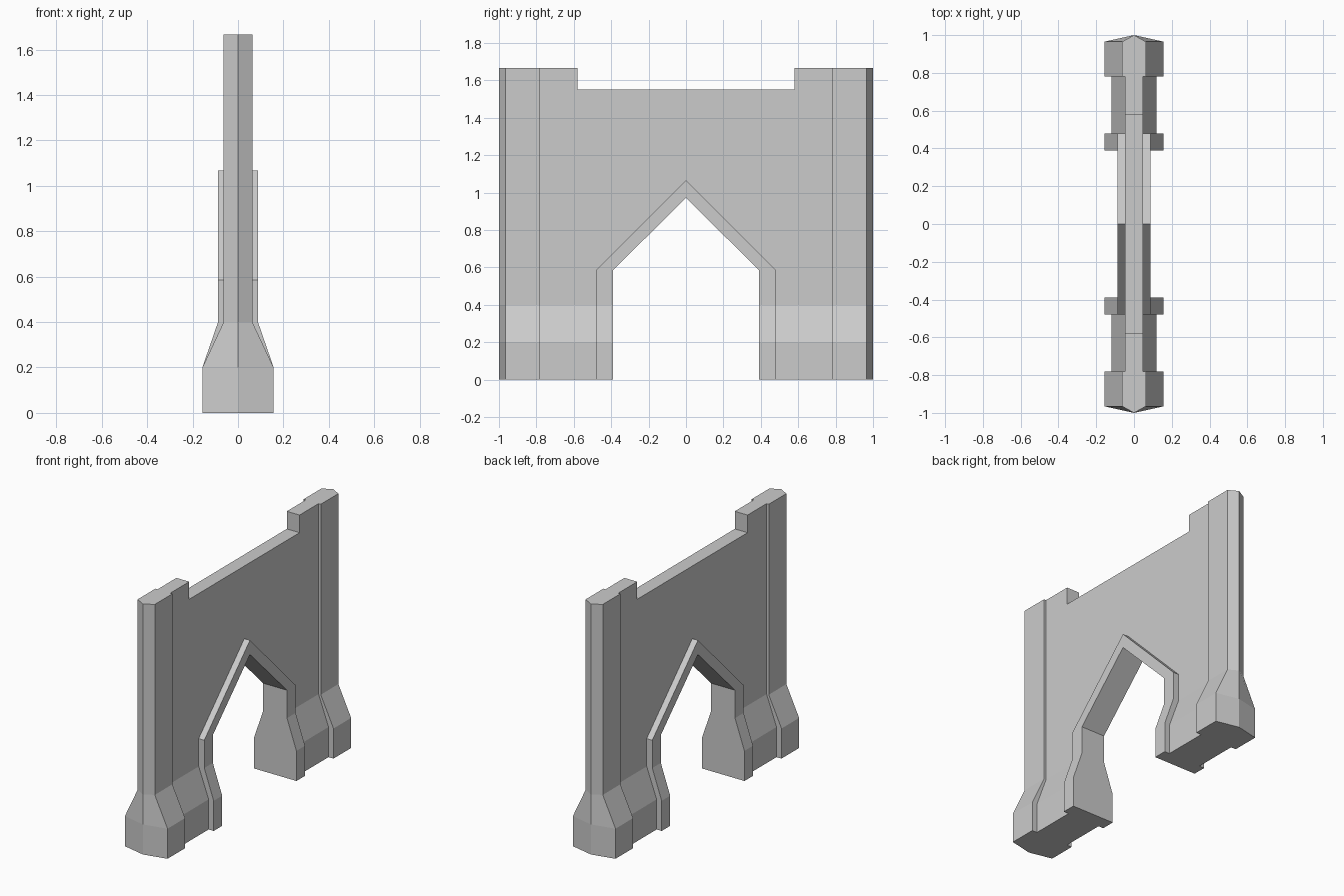
import bpy, bmesh

if "Cube" in bpy.data.objects:
    bpy.data.objects.remove(bpy.data.objects["Cube"])

TOP, LEDGE = 1.667, 1.55          # tower top and lowered wall top
SPRING = 0.585                    # height where the arch starts to lean in
PLINTH, TAPER = 0.20, 0.40        # plinth top, end of the sloped part
END, TIP = 0.965, 1.0             # pier corner and pointed pier nose

# One half elevation in (y, z), with plinth and upper half thickness
parts = {
    "arch_trim": ([(0.39, 0), (0.48, 0), (0.48, SPRING), (0, 1.067),
                   (0, 0.972), (0.39, SPRING)], (0.157, 0.088)),
    "wall": ([(0.48, 0), (0.78, 0), (0.78, TOP), (0.58, TOP), (0.58, LEDGE),
              (0, LEDGE), (0, 1.067), (0.48, SPRING)], (0.12, 0.047)),
    "end_pier": ([(0.78, 0), (END, 0), (END, TOP), (0.78, TOP)], (0.157, 0.063)),
}
widths = [w for _, w in parts.values()]


def half_width(part, z):
    if part is None:
        return 0.0
    base, upper = widths[part]
    return base if z < (PLINTH + TAPER) / 2 else upper


# Flat elevation, cut at the plinth and taper lines
flat = bmesh.new()
for i, (outline, _) in enumerate(parts.values()):
    face = flat.faces.new([flat.verts.new((0, y, z)) for y, z in outline])
    face.material_index = i
bmesh.ops.remove_doubles(flat, verts=flat.verts[:], dist=1e-4)
for z in (PLINTH, TAPER):
    bmesh.ops.bisect_plane(flat, geom=flat.verts[:] + flat.edges[:] + flat.faces[:],
                           plane_co=(0, 0, z), plane_no=(0, 0, 1))

bm = bmesh.new()


def point(v, part):
    """Lift an elevation vertex to the given part's surface."""
    y = TIP if part is None and v.co.y > END - 0.001 else v.co.y
    return bm.verts.new((half_width(part, v.co.z), y, v.co.z))


# Side surfaces of trim, wall and pier
for f in flat.faces:
    bm.faces.new([point(v, f.material_index) for v in f.verts])

# Outer rims, and steps between parts of different thickness
for e in flat.edges:
    a, b = e.verts
    ids = [f.material_index for f in e.link_faces]
    if len(ids) == 1:
        if max(abs(a.co.y), abs(b.co.y)) < 1e-4:
            continue                       # centre line, closed by the mirror
        ids.append(None)
    if ids[0] != ids[1]:
        bm.faces.new([point(a, ids[0]), point(b, ids[0]),
                      point(b, ids[1]), point(a, ids[1])])
flat.free()

bmesh.ops.remove_doubles(bm, verts=bm.verts[:], dist=1e-4)
bmesh.ops.recalc_face_normals(bm, faces=bm.faces[:])
if sum(f.normal.x * f.calc_area() for f in bm.faces) < 0:
    bmesh.ops.reverse_faces(bm, faces=bm.faces[:])

mesh = bpy.data.meshes.new("arched_wall")
bm.to_mesh(mesh)
bm.free()
wall = bpy.data.objects.new("arched_wall", mesh)
bpy.context.collection.objects.link(wall)

# Mirror the quarter to both sides and both ends
mirror = wall.modifiers.new("mirror", 'MIRROR')
mirror.use_axis = (True, True, False)
mirror.merge_threshold = 0.0005
